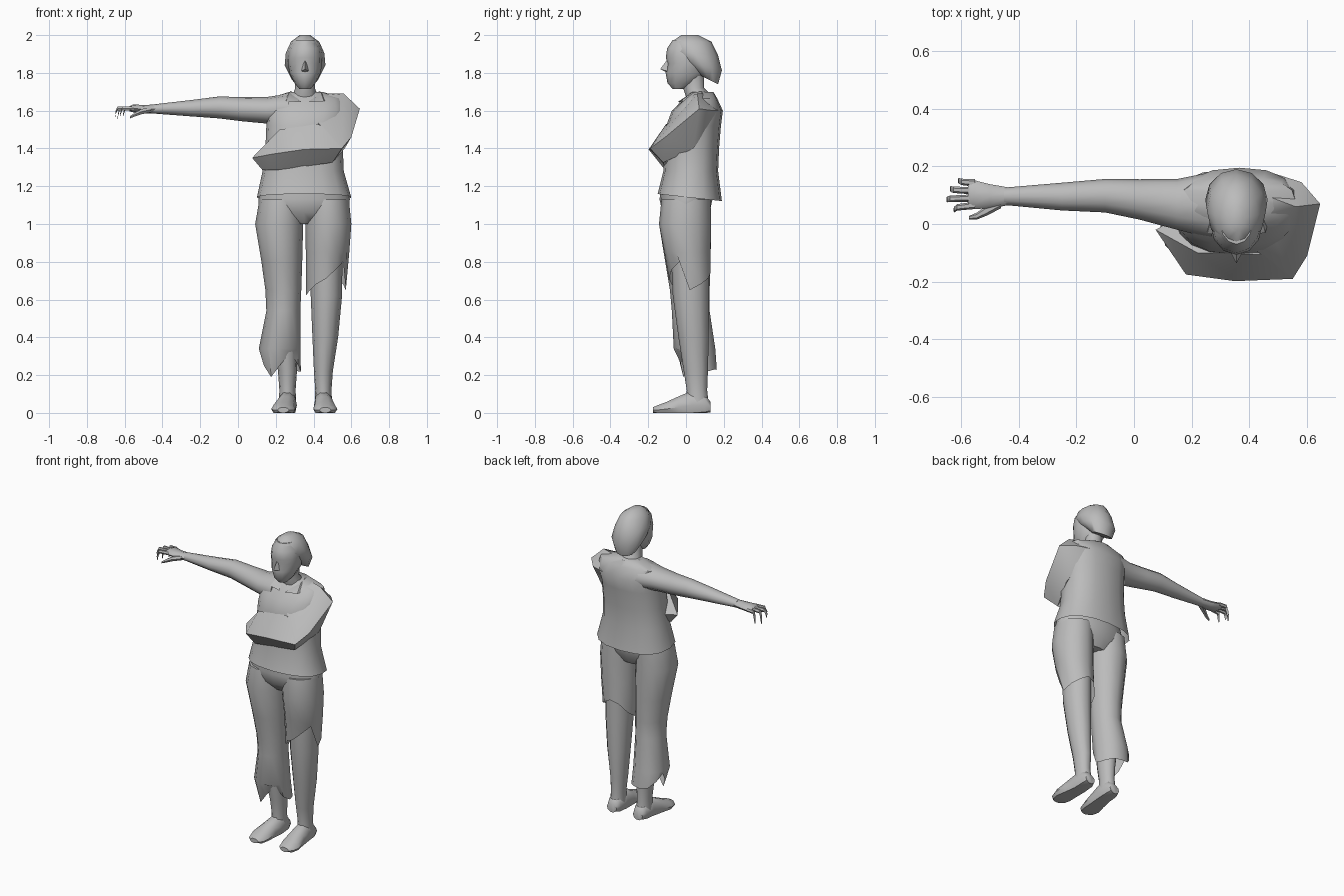
import bpy, bmesh, math
from mathutils import Vector

cube = bpy.data.objects.get("Cube")
if cube:
    bpy.data.objects.remove(cube)

grey = bpy.data.materials.new("plain grey")
grey.use_nodes = True
grey.diffuse_color = (0.5, 0.5, 0.5, 1)
bsdf = grey.node_tree.nodes["Principled BSDF"]
bsdf.inputs["Base Color"].default_value = (0.5, 0.5, 0.5, 1)
bsdf.inputs["Roughness"].default_value = 0.9

AXES = {"z": (Vector((1, 0, 0)), Vector((0, 1, 0))),
        "x": (Vector((0, 1, 0)), Vector((0, 0, 1))),
        "y": (Vector((1, 0, 0)), Vector((0, 0, 1)))}


def finish(name, bm, angle=45):
    bmesh.ops.recalc_face_normals(bm, faces=bm.faces)
    mesh = bpy.data.meshes.new(name)
    bm.to_mesh(mesh)
    bm.free()
    mesh.materials.append(grey)
    obj = bpy.data.objects.new(name, mesh)
    bpy.context.collection.objects.link(obj)
    bpy.ops.object.select_all(action="DESELECT")
    obj.select_set(True)
    bpy.context.view_layer.objects.active = obj
    bpy.ops.object.shade_smooth_by_angle(angle=math.radians(angle))
    return obj


def loft(name, rings, axis="z", n=12, power=1.0, hem=None, open_start=False, floor=False):
    """Skin oval rings (x, y, z, radius a, radius b, optional slope along y).
    hem replaces the heights of the last ring and leaves it open."""
    bm = bmesh.new()
    u, v = AXES[axis]
    loops = []
    for i, (x, y, z, ra, rb, *slope) in enumerate(rings):
        loop = []
        for k in range(n):
            t = 2 * math.pi * k / n
            c, s = math.cos(t), math.sin(t)
            c = math.copysign(abs(c) ** power, c)
            s = math.copysign(abs(s) ** power, s)
            p = Vector((x, y, z)) + u * (ra * c) + v * (rb * s)
            if slope:
                p.z += slope[0] * (p.y - y)
            if hem and i == len(rings) - 1:
                p.z = hem[k]
            if floor:
                p.z = max(p.z, 0)
            loop.append(bm.verts.new(p))
        loops.append(loop)
    for a, b in zip(loops, loops[1:]):
        for k in range(n):
            j = (k + 1) % n
            bm.faces.new((a[k], a[j], b[j], b[k]))
    if not open_start:
        bm.faces.new(loops[0])
    if not hem:
        bm.faces.new(loops[-1])
    return finish(name, bm)


def hull(name, points, angle=45):
    bm = bmesh.new()
    for p in points:
        bm.verts.new(p)
    result = bmesh.ops.convex_hull(bm, input=bm.verts)
    loose = [g for g in result["geom_interior"] if isinstance(g, bmesh.types.BMVert)]
    bmesh.ops.delete(bm, geom=loose, context="VERTS")
    return finish(name, bm, angle)


# Head, nose, hair and neck
CX = 0.355
loft("face", [(CX, -.04, 1.715, .03, .03), (CX, -.02, 1.745, .055, .078), (CX, 0, 1.80, .083, .108),
              (CX, 0, 1.85, .09, .097), (CX, 0, 1.88, .09, .107), (CX, .01, 1.93, .085, .11),
              (CX, 0, 1.975, .055, .07)])
hull("nose", [(CX, -.137, 1.82), (CX - .022, -.095, 1.808), (CX + .022, -.095, 1.808),
              (CX, -.095, 1.875), (CX, -.095, 1.80)])
loft("hair", [(CX, .12, 1.765, .07, .05, -.5), (CX, .085, 1.84, .108, .105, -.25),
              (CX, .045, 1.905, .102, .125, -.1), (CX, .03, 1.965, .075, .105),
              (CX, .02, 2.0, .028, .045)])
loft("neck", [(CX, .08, 1.66, .075, .075), (CX, .04, 1.72, .052, .056), (CX, .04, 1.80, .055, .056)])

# Shirt body with an open lower hem
loft("shirt", [(.35, .02, 1.14, .25, .17, -.11), (.345, .025, 1.28, .215, .145),
               (.35, .03, 1.40, .205, .145), (.355, .04, 1.52, .205, .145),
               (.365, .06, 1.60, .21, .135), (.36, .08, 1.665, .20, .085),
               (.36, .085, 1.70, .085, .06)], n=16, power=.85, open_start=True)
# Collar points either side of the throat
for side, label in ((1, "left"), (-1, "right")):
    hull(label + "_collar", [(CX + side * .085, .03, 1.695), (CX + side * .075, .10, 1.705),
                             (CX + side * .02, -.045, 1.645), (CX + side * .10, -.03, 1.65),
                             (CX + side * .13, .08, 1.66)])

# Left arm folded across the body under the cloth
hull("covered_upper_arm", [(.56, .06, 1.69), (.645, .07, 1.61), (.58, .145, 1.60), (.47, .18, 1.60),
                           (.48, .09, 1.69), (.60, -.11, 1.46), (.55, -.19, 1.40),
                           (.50, -.12, 1.325), (.565, .04, 1.40), (.45, .03, 1.68), (.42, -.09, 1.54)])
hull("covered_forearm", [(.55, -.19, 1.40), (.35, -.198, 1.395), (.18, -.175, 1.37), (.075, -.02, 1.35),
                         (.13, -.03, 1.285), (.20, -.11, 1.285), (.50, -.12, 1.325), (.17, -.08, 1.44),
                         (.22, -.10, 1.50), (.42, -.105, 1.53), (.59, -.11, 1.45), (.20, .05, 1.35)])

# Outstretched right arm and palm
loft("right_arm", [(.27, .065, 1.605, .115, .085), (.15, .068, 1.602, .088, .07),
                   (.02, .085, 1.608, .07, .064), (-.10, .098, 1.617, .058, .058),
                   (-.25, .095, 1.613, .048, .043), (-.45, .096, 1.609, .03, .024)], axis="x")
loft("right_palm", [(-.43, .096, 1.609, .03, .024), (-.50, .096, 1.608, .042, .022),
                    (-.555, .102, 1.612, .05, .021), (-.575, .103, 1.61, .045, .013)], axis="x", n=8)
# Curled fingers: knuckle y, tip x, tip y, tip z
for name, ky, tx, ty, tz in (("little_finger", .142, -.61, .15, 1.545), ("ring_finger", .115, -.638, .122, 1.54),
                             ("middle_finger", .09, -.65, .085, 1.57), ("index_finger", .065, -.625, .05, 1.56)):
    bend = tx + .012
    loft(name, [(-.55, ky, 1.613, .013, .012), (bend, (ky + ty) / 2, 1.612, .011, .012),
                (tx + .002, ty, (tz + 1.61) / 2, .010, .010), (tx, ty, tz, .005, .005)], axis="x", n=6)
loft("thumb", [(-.46, .075, 1.605, .02, .016), (-.51, .047, 1.595, .018, .016),
               (-.545, .027, 1.58, .012, .012), (-.572, .022, 1.565, .006, .007)], axis="x", n=6)

# Trousers: seat and two torn legs
loft("trouser_seat", [(.35, 0, 1.22, .215, .13), (.35, 0, 1.13, .242, .14),
                      (.35, 0, 1.06, .235, .125), (.35, .01, 1.0, .13, .08)], n=16)
loft("right_trouser_leg", [(.228, 0, 1.13, .115, .13), (.218, -.005, 1.0, .127, .138),
                           (.232, .01, .80, .108, .12), (.24, .02, .65, .095, .105),
                           (.24, .025, .54, .09, .10), (.22, .045, .34, .11, .11),
                           (.228, .068, .25, .105, .095)],
     hem=[.22, .22, .23, .23, .24, .28, .32, .25, .19, .26, .32, .25])
loft("left_trouser_leg", [(.472, 0, 1.13, .115, .13), (.478, -.005, 1.0, .122, .138),
                          (.474, .008, .85, .115, .122), (.465, .02, .70, .106, .11)],
     hem=[.65, .68, .71, .74, .72, .66, .62, .64, .68, .71, .76, .80])

# Bare legs and feet
for label, top, knee, ankle, toe in (("left", .468, .462, .452, .462), ("right", .245, .25, .262, .240)):
    loft(label + "_leg", [(top, .02, .85, .085, .10), (top, .025, .62, .083, .095),
                          (knee, .04, .40, .068, .08), (ankle, .052, .22, .05, .064),
                          (ankle, .058, .12, .043, .054), (ankle, .06, .05, .046, .06)])
    out = toe - ankle
    loft(label + "_foot", [(ankle, .13, .03, .035, .03), (ankle, .10, .04, .047, .06),
                           (ankle, .03, .04, .05, .08), (ankle + out * .5, -.04, .03, .056, .06),
                           (toe, -.11, .02, .064, .037), (toe, -.155, .015, .052, .025),
                           (toe, -.175, .015, .03, .015)], axis="y", n=10, floor=True)
